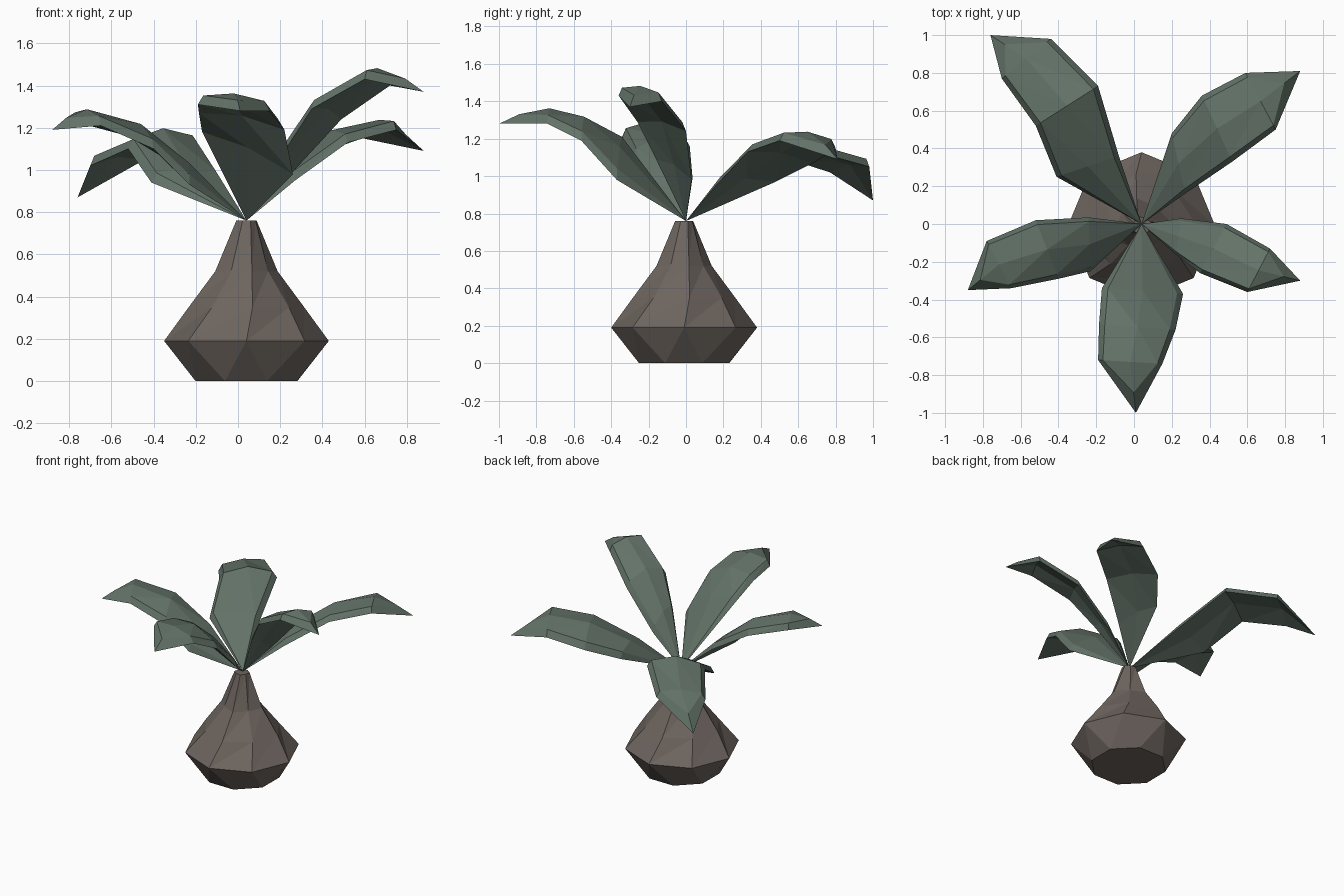
import bpy, bmesh, math
from mathutils import Vector

if "Cube" in bpy.data.objects:
    bpy.data.objects.remove(bpy.data.objects["Cube"])


def make(name, verts, faces, mat):
    me = bpy.data.meshes.new(name)
    bm = bmesh.new()
    vs = [bm.verts.new(v) for v in verts]
    for f in faces:
        bm.faces.new([vs[i] for i in f])
    bmesh.ops.recalc_face_normals(bm, faces=bm.faces)
    bm.to_mesh(me)
    bm.free()
    me.materials.append(mat)
    ob = bpy.data.objects.new(name, me)
    bpy.context.collection.objects.link(ob)
    return ob


def colour(name, rgb):
    m = bpy.data.materials.new(name)
    m.diffuse_color = (*rgb, 1)
    m.use_nodes = True
    m.node_tree.nodes["Principled BSDF"].inputs["Base Color"].default_value = m.diffuse_color
    return m


bark = colour("bark", (0.155, 0.13, 0.115))
green = colour("leaf_green", (0.125, 0.17, 0.138))

# Swollen trunk: twisted octagon rings, pleated toward the neck
N = 8
rings = [(0.0, 0.26, 22, 1), (0.19, 0.39, 0, 1), (0.35, 0.275, 6, 0.94),
         (0.52, 0.15, 10, 0.84), (0.76, 0.052, 22, 0.9)]   # z, radius, twist, pleat
verts, faces = [], []
for z, r, twist, pleat in rings:
    for i in range(N):
        a = math.radians(twist) + i * math.tau / N
        rr = r * (pleat if i % 2 else 1)
        verts.append((0.04 + rr * math.cos(a), -0.01 + rr * math.sin(a), z))
for k in range(len(rings) - 1):
    for i in range(N):
        a, b = k * N + i, k * N + (i + 1) % N
        faces += [(a, b, b + N), (a, b + N, a + N)]
faces += [tuple(reversed(range(N))), tuple(range(len(verts) - N, len(verts)))]
make("trunk", verts, faces, bark)

ROOT = Vector((0.04, 0, 0.76))
UP = Vector((0, 0, 0.045))


# Leaf: two rims from root to tip, with a crowned inset top and a faceted underside
def leaf(name, high, low, tip):
    high, low, tip = [Vector(p) for p in high], [Vector(p) for p in low], Vector(tip)
    n, R = len(high), 6
    mids = [(a + b) / 2 for a, b in zip(high, low)]
    verts = [ROOT]
    for a, b, m, crown in zip(high, low, mids, (1.7, 1.95, 1.5)):
        verts += [a, a.lerp(m, 0.15) + UP, m + UP * crown,
                  b.lerp(m, 0.15) + UP, b, m + UP * 0.6]
    verts += [tip, tip.lerp(mids[-1], 0.4) + UP]
    T = len(verts) - 2
    faces = [(0, 1 + (i + 1) % R, 1 + i) for i in range(R)]
    for k in range(n - 1):
        s = 1 + R * k
        for i in range(R):
            a, b = s + i, s + (i + 1) % R
            faces += [(a, b, b + R), (a, b + R, a + R)]
    s = 1 + R * (n - 1)
    faces += [(s, s + 1, T + 1, T), (s + 1, s + 2, T + 1), (s + 2, s + 3, T + 1),
              (s + 3, s + 4, T, T + 1), (s + 4, s + 5, T), (s + 5, s, T)]
    make(name, verts, faces, green)


leaf("front_leaf",
     [(-.17, -.34, 1.18), (-.185, -.53, 1.27), (-.19, -.72, 1.31)],
     [(.26, -.37, .98), (.22, -.56, 1.19), (.15, -.74, 1.28)], (.01, -1.0, 1.28))
leaf("front_right_leaf",
     [(.22, -.16, 1.09), (.35, -.26, 1.29), (.60, -.36, 1.43)],
     [(.25, .03, .98), (.49, 0, 1.24), (.72, -.13, 1.40)], (.88, -.30, 1.37))
leaf("back_right_leaf",
     [(.27, .16, .95), (.52, .33, 1.13), (.75, .50, 1.19)],
     [(.20, .48, .97), (.36, .68, 1.07), (.59, .80, 1.15)], (.88, .81, 1.09))
leaf("back_left_leaf",
     [(-.08, .36, .95), (-.19, .73, 1.12), (-.44, .98, 1.05)],
     [(-.41, .25, .94), (-.52, .52, 1.10), (-.70, .77, 1.02)], (-.76, 1.0, .87))
leaf("front_left_leaf",
     [(-.24, .035, .99), (-.52, .02, 1.16), (-.78, -.09, 1.23)],
     [(-.23, -.25, .93), (-.40, -.29, 1.10), (-.65, -.34, 1.21)], (-.88, -.35, 1.19))
